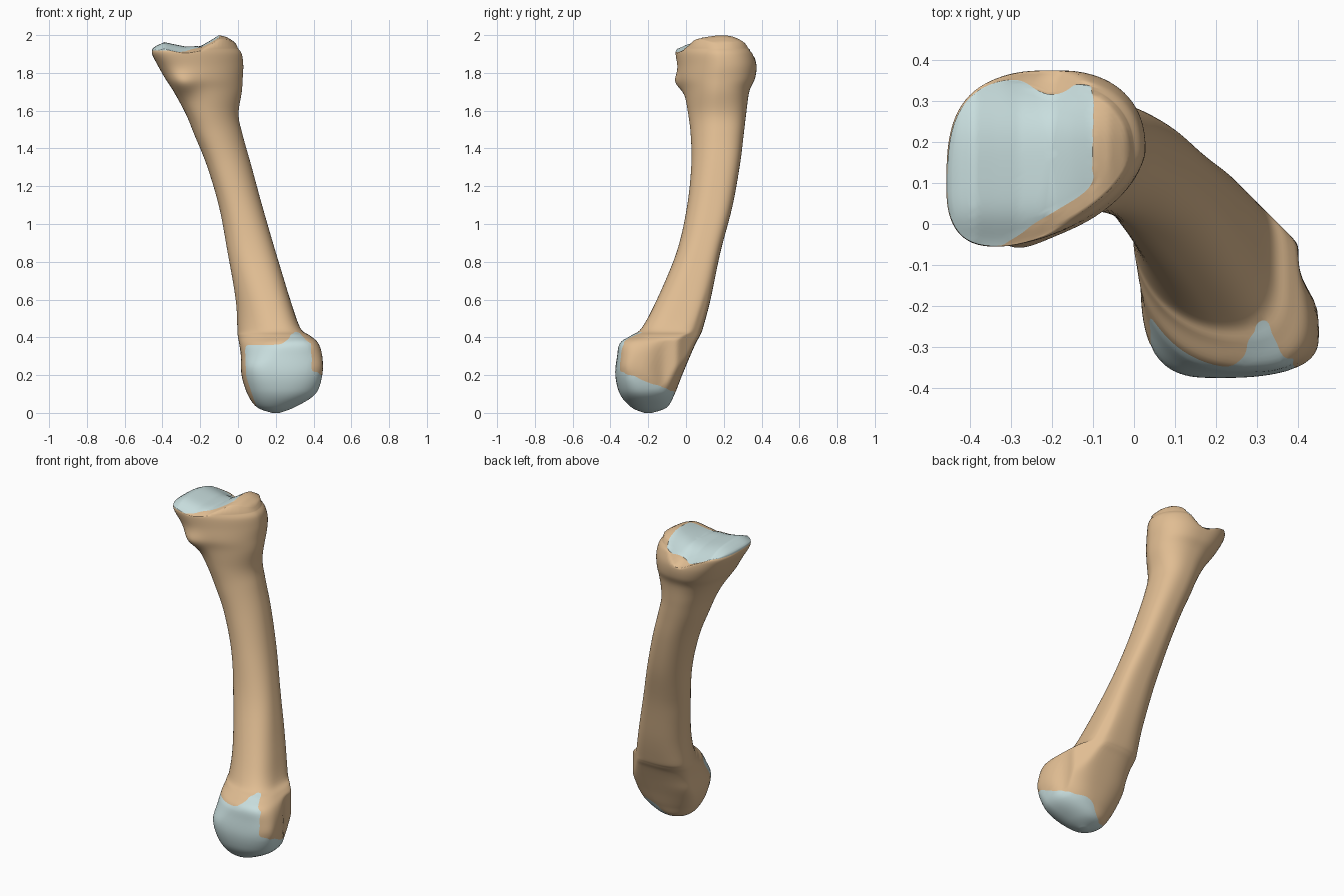
import bpy, bmesh, math
from mathutils import Vector

if "Cube" in bpy.data.objects:
    bpy.data.objects.remove(bpy.data.objects["Cube"])

SEG, STEPS = 80, 6

# Shaft profile: z, left x, right x, front y, back y
RINGS = [
    (0.00, .18, .22, -.22, -.18), (0.03, .10, .30, -.29, -.10),
    (0.10, .05, .41, -.35, -.06), (0.20, .018, .447, -.375, -.02),
    (0.30, .015, .447, -.365, .022), (0.37, .005, .425, -.35, .053),
    (0.41, -.002, .38, -.29, .075), (0.45, -.004, .33, -.235, .09),
    (0.60, -.012, .277, -.155, .13), (0.85, -.055, .20, -.05, .182),
    (1.09, -.10, .13, .005, .245), (1.31, -.165, .07, .028, .285),
    (1.47, -.23, .025, .025, .305), (1.58, -.275, .003, .012, .318),
    (1.70, -.34, .02, -.01, .335), (1.77, -.385, .025, -.035, .365),
    (1.84, -.425, .028, -.045, .375), (1.90, -.455, .02, -.055, .365),
    (1.93, -.452, .0, -.052, .35)]

# Section shape: z, corner squareness (front left, front right, back right,
# back left), then where the front, back, left and right extremes lie
CORNERS = [
    (0.00, 2.0, 2.0, 2.0, 2.0, .5, .5, .5, .5),
    (0.25, 3.0, 2.8, 3.0, 2.6, .4, .5, .72, .27),
    (0.39, 2.0, 2.8, 3.2, 2.6, .7, .5, .70, .35),
    (0.48, 1.8, 2.8, 3.6, 2.4, .6, .5, .65, .5),
    (0.85, 2.0, 2.3, 3.6, 2.0, .5, .5, .5, .5),
    (1.65, 2.3, 1.7, 2.4, 2.2, .4, .5, .4, .5),
    (1.93, 2.6, 1.6, 2.3, 3.0, .25, .5, .35, .55)]

# Height of the upper joint surface across x
SADDLE = [(-.46, 1.925), (-.43, 1.945), (-.39, 1.963), (-.34, 1.952), (-.28, 1.94),
          (-.20, 1.942), (-.15, 1.97), (-.10, 2.0), (-.06, 1.99), (-.02, 1.965), (.03, 1.90)]


def linear(table, t):
    """Row of a table at key t, linearly interpolated."""
    for a, b in zip(table, table[1:]):
        if t <= b[0]:
            f = max(0, (t - a[0]) / (b[0] - a[0]))
            return [p + (q - p) * f for p, q in zip(a, b)]
    return list(table[-1])


def spline(table, i, t):
    """Smooth interpolation between rows i and i+1."""
    rows = [table[min(max(j, 0), len(table) - 1)] for j in (i - 1, i, i + 1, i + 2)]
    return [.5 * (2 * b + (c - a) * t + (2 * a - 5 * b + 4 * c - d) * t * t
                  + (3 * b - a - 3 * c + d) * t ** 3) for a, b, c, d in zip(*rows)]


def joint_height(x, y):
    """Saddle with a rounded right crest, low front and back lips and a notch."""
    w = min(max((x + .22) / .12, 0), 1)
    crest = w * (y - .2) ** 2 * (3 if y > .2 else 1)
    lip = .04 * math.exp(-((y + .07) / .07) ** 2) + .06 * math.exp(-((y - .38) / .11) ** 2)
    notch = .045 * math.exp(-((x + .2) / .07) ** 2 - ((y - .37) / .07) ** 2)
    return linear(SADDLE, x)[1] - crest - (1 - w) * lip - notch


def section(row):
    z, x0, x1, y0, y1 = row
    _, fl, fr, br, bl, xf, xb, yl, yr = linear(CORNERS, z)
    pts = []
    for k in range(SEG):
        a = 2 * math.pi * (k + .5) / SEG
        c, s = math.cos(a), math.sin(a)
        n = (fl if s < 0 else bl) if c < 0 else (fr if s < 0 else br)
        u, v = abs(c) ** (2 / n), abs(s) ** (2 / n)
        cx = x0 + (xf if s < 0 else xb) * (x1 - x0)
        cy = y0 + (yl if c < 0 else yr) * (y1 - y0)
        x = cx + (x1 - cx) * u if c > 0 else cx - (cx - x0) * u
        y = cy + (y1 - cy) * v if s > 0 else cy - (cy - y0) * v
        # flat back right face and the hollow behind the condyle
        if z < 1.0:
            over = max(0, x + y - .352)
            x, y = x - over / 2, y - over / 2
            x = min(x, .40 + max(0, -.12 - y) * .6)
        # small tubercle under the upper joint, dent in the back rim
        if y < .1:
            y -= .035 * math.exp(-((x + .30) / .08) ** 2 - ((z - 1.74) / .055) ** 2)
        if y > .25:
            y -= .03 * math.exp(-((x + .2) / .05) ** 2 - ((z - 1.92) / .05) ** 2)
        pts.append((x, y, min(z, joint_height(x, y)) if z > 1.8 else z))
    return pts


def region(c, top):
    """0 bone, 1 upper cartilage, 2 lower cartilage."""
    x, y, z = c
    if top:
        back = .36 - .05 * math.exp(-((x + .2) / .06) ** 2)
        return int(x < -.1 and .09 + .64 * (x + .1) < y < back)
    if z < .5 and x > .04 + max(0, .2 - z) * .35:
        front = y < -.2 and x < .39 and z < .36 + .07 * math.exp(-((x - .31) / .05) ** 2)
        under = y < -.06 - max(0, .25 - x) * .6 and z < .09 - .37 * y
        return 2 if front or under else 0
    return 0


# Whole surface: lofted rings closed by a small bottom face and a saddle cap
rows = [spline(RINGS, i, s / STEPS) for i in range(len(RINGS) - 1) for s in range(STEPS)]
loops = [section(r) for r in rows + [RINGS[-1]]]
body_count = len(loops)
rim = loops[-1]
for j in range(1, 24):
    f = 1 - j / 24
    ring = [(-.2 + (x + .2) * f, .17 + (y - .17) * f) for x, y, _ in rim]
    loops.append([(x, y, joint_height(x, y)) for x, y in ring])

bm = bmesh.new()
grid = [[bm.verts.new(p) for p in loop] for loop in loops]
for i, (a, b) in enumerate(zip(grid, grid[1:])):
    for k in range(SEG):
        m = (k + 1) % SEG
        face = bm.faces.new((a[k], a[m], b[m], b[k]))
        face.material_index = region(face.calc_center_median(), i >= body_count - 4)
bm.faces.new(grid[0][::-1]).material_index = 2
bm.faces.new(grid[-1]).material_index = 1
bmesh.ops.recalc_face_normals(bm, faces=bm.faces)

# Soften the lower head, then even out the bone and cartilage border lines
low = [v for v in bm.verts if .12 < v.co.z < .7]
for _ in range(3):
    bmesh.ops.smooth_vert(bm, verts=low, factor=.5, use_axis_x=True, use_axis_y=True)
near = {}
for e in bm.edges:
    if len({f.material_index for f in e.link_faces}) > 1:
        for v in e.verts:
            near.setdefault(v, []).append(e.other_vert(v))
for _ in range(4):
    moved = {v: v.co * .5 + sum((o.co for o in n), Vector()) * (.5 / len(n))
             for v, n in near.items()}
    for v, co in moved.items():
        v.co = co


def material(name, rgb):
    mat = bpy.data.materials.new(name)
    mat.diffuse_color = (*rgb, 1)
    mat.use_nodes = True
    mat.node_tree.nodes["Principled BSDF"].inputs["Base Color"].default_value = mat.diffuse_color
    return mat


bone = material("bone", (.75, .51, .29))
cartilage = material("cartilage", (.58, .73, .73))

# Split the surface into its named parts
for index, (name, mat) in enumerate([("bone_shaft", bone), ("upper_cartilage", cartilage),
                                     ("lower_cartilage", cartilage)]):
    part = bm.copy()
    bmesh.ops.delete(part, geom=[f for f in part.faces if f.material_index != index],
                     context='FACES')
    for f in part.faces:
        f.material_index = 0
        f.smooth = True
    mesh = bpy.data.meshes.new(name)
    part.to_mesh(mesh)
    part.free()
    mesh.materials.append(mat)
    bpy.context.collection.objects.link(bpy.data.objects.new(name, mesh))
bm.free()
